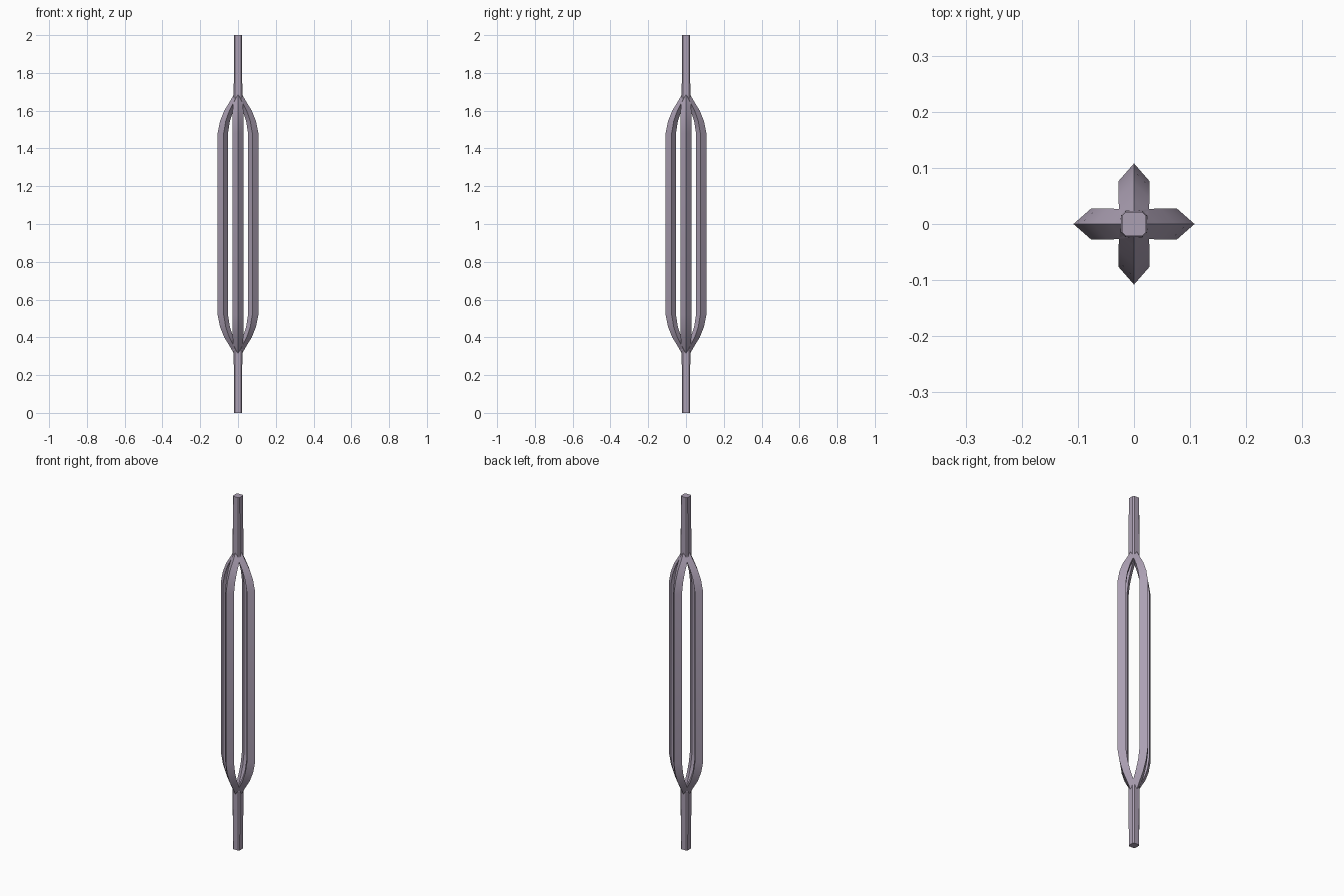
import bpy, bmesh, math

if "Cube" in bpy.data.objects:
    bpy.data.objects.remove(bpy.data.objects["Cube"])

# Dark purplish metal
metal = bpy.data.materials.new("metal")
metal.diffuse_color = (0.41, 0.35, 0.45, 1)
metal.use_nodes = True
metal.node_tree.nodes["Principled BSDF"].inputs["Base Color"].default_value = metal.diffuse_color


def loft(name, rings):
    """Skin a list of equal-length closed rings into a capped solid."""
    bm = bmesh.new()
    loops = [[bm.verts.new(p) for p in ring] for ring in rings]
    n = len(loops[0])
    for a, b in zip(loops, loops[1:]):
        for i in range(n):
            j = (i + 1) % n
            bm.faces.new((a[i], a[j], b[j], b[i]))
    bm.faces.new(loops[0][::-1])
    bm.faces.new(loops[-1])
    bmesh.ops.recalc_face_normals(bm, faces=bm.faces)
    mesh = bpy.data.meshes.new(name)
    bm.to_mesh(mesh)
    bm.free()
    mesh.materials.append(metal)
    obj = bpy.data.objects.new(name, mesh)
    bpy.context.collection.objects.link(obj)
    # Smooth along the bends, sharp at the section corners
    bpy.ops.object.select_all(action='DESELECT')
    obj.select_set(True)
    bpy.context.view_layer.objects.active = obj
    bpy.ops.object.shade_smooth_by_angle(angle=math.radians(30))
    return obj


def stem_ring(z, h):
    """Square ring with chamfered corners."""
    c = h * 0.7
    pts = [(h, -c), (h, c), (c, h), (-c, h), (-h, c), (-h, -c), (-c, -h), (c, -h)]
    return [(x, y, z) for x, y in pts]


# Straight stems, slightly thicker where the bars meet
tip, root = 0.021, 0.023
loft("lower_stem", [stem_ring(0, tip), stem_ring(0.34, root)])
loft("upper_stem", [stem_ring(1.66, root), stem_ring(2, tip)])

# Bowed bar sections: z, inner, middle, outer radius, half width
half = [
    (0.310, -0.010, 0.000, 0.020, 0.022),
    (0.350, 0.002, 0.020, 0.042, 0.026),
    (0.400, 0.024, 0.046, 0.073, 0.028),
    (0.455, 0.043, 0.065, 0.095, 0.028),
    (0.520, 0.053, 0.076, 0.108, 0.028),
]
sections = half + [(2 - s[0],) + s[1:] for s in reversed(half)]

# Four diamond-section bars around the axis
for name, turn in (("right_bar", 0), ("back_bar", 1), ("left_bar", 2), ("front_bar", 3)):
    c, s = round(math.cos(turn * math.pi / 2)), round(math.sin(turn * math.pi / 2))
    rings = []
    for z, inner, mid, outer, w in sections:
        diamond = [(outer, 0), (mid, w), (inner, 0), (mid, -w)]
        rings.append([(x * c - y * s, x * s + y * c, z) for x, y in diamond])
    loft(name, rings)
